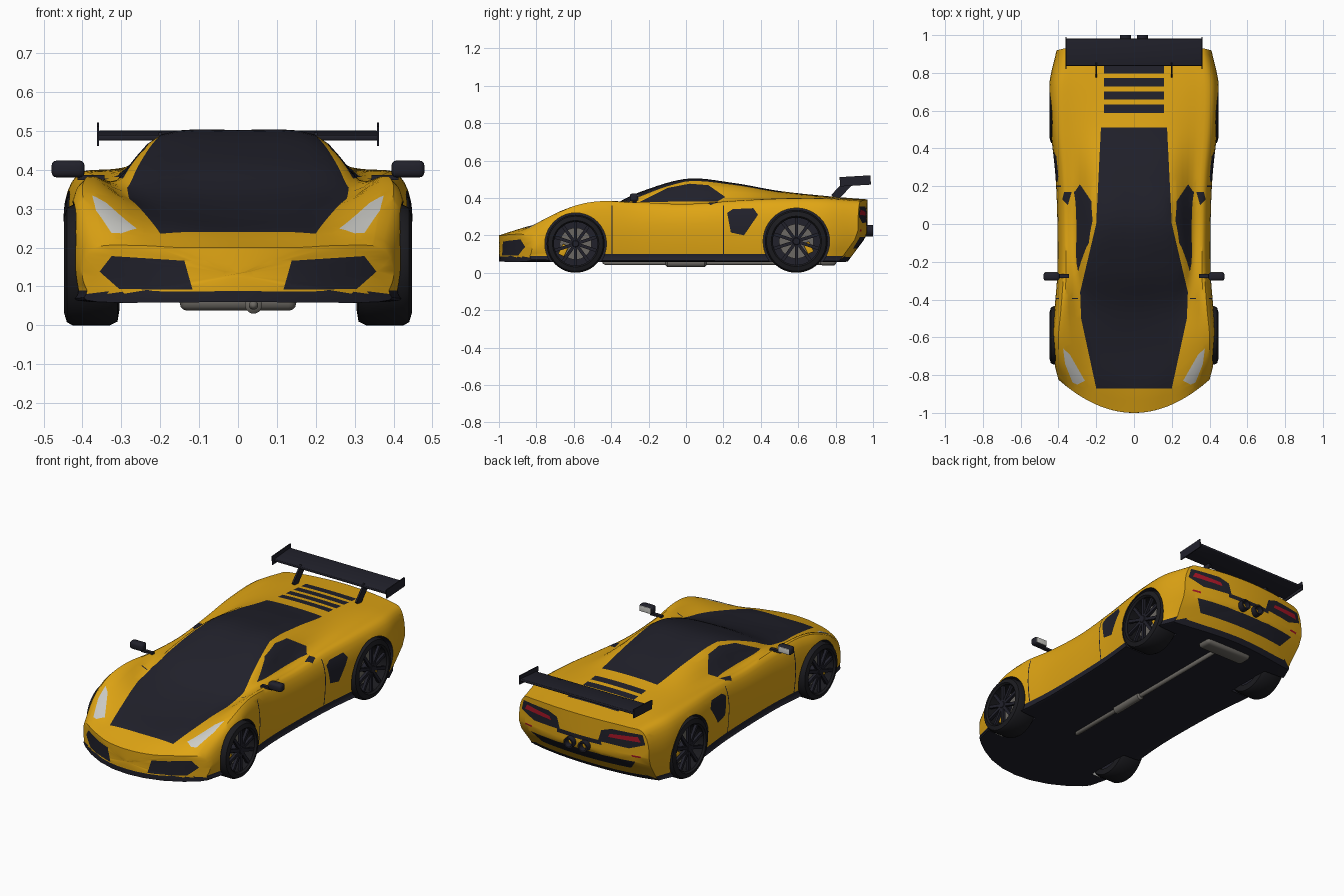
import bpy
import bmesh
import math
from mathutils import Vector, Matrix

default = bpy.data.objects.get("Cube")
if default:
    bpy.data.objects.remove(default, do_unlink=True)


def material(name, r, g, b):
    mat = bpy.data.materials.new(name)
    mat.use_nodes = True
    mat.diffuse_color = (r, g, b, 1)
    mat.node_tree.nodes["Principled BSDF"].inputs["Base Color"].default_value = (r, g, b, 1)
    return mat


yellow = material("yellow paint", 0.75, 0.38, 0.007)
dark = material("dark trim", 0.015, 0.015, 0.024)
white = material("lamp white", 0.6, 0.6, 0.57)
red = material("tail red", 0.4, 0.008, 0.02)
grey = material("metal grey", 0.15, 0.14, 0.125)
tyre_black = material("tyre black", 0.011, 0.011, 0.014)
PALETTE = [yellow, dark, white, red]
YELLOW, DARK, WHITE, RED = range(4)


def make_object(bm, name, mats, angle=35):
    bmesh.ops.recalc_face_normals(bm, faces=bm.faces)
    mesh = bpy.data.meshes.new(name)
    bm.to_mesh(mesh)
    bm.free()
    for mat in mats:
        mesh.materials.append(mat)
    obj = bpy.data.objects.new(name, mesh)
    bpy.context.collection.objects.link(obj)
    smooth(obj, angle)
    return obj


def activate(obj):
    bpy.ops.object.select_all(action='DESELECT')
    obj.select_set(True)
    bpy.context.view_layer.objects.active = obj


def smooth(obj, angle):
    activate(obj)
    bpy.ops.object.shade_smooth_by_angle(angle=math.radians(angle))


def box(name, loc, size, mat, tilt=0, bevel=0):
    bm = bmesh.new()
    bmesh.ops.create_cube(bm, size=1)
    bmesh.ops.scale(bm, vec=size, verts=bm.verts)
    if bevel:
        bmesh.ops.bevel(bm, geom=bm.edges[:], offset=bevel, segments=3, affect='EDGES', profile=0.5)
    bm.transform(Matrix.Translation(loc) @ Matrix.Rotation(tilt, 4, 'X'))
    return make_object(bm, name, [mat])


def lathe(name, profile, centre, mat, axis='X', steps=40):
    """Turn (along, radius) points about an axis through centre."""
    bm = bmesh.new()
    rings = []
    for k in range(steps):
        a = math.tau * k / steps
        rings.append([bm.verts.new((h, r * math.cos(a), r * math.sin(a))) for h, r in profile])
    for k in range(steps):
        p, q = rings[k], rings[(k + 1) % steps]
        for i in range(len(profile) - 1):
            bm.faces.new((p[i], p[i + 1], q[i + 1], q[i]))
    bmesh.ops.remove_doubles(bm, verts=bm.verts, dist=0.00001)
    turn = Matrix.Rotation(math.pi / 2, 4, 'Z') if axis == 'Y' else Matrix.Identity(4)
    bm.transform(Matrix.Translation(centre) @ turn)
    return make_object(bm, name, [mat])


# Body shape: how each section dimension runs from nose to tail
KEYS = [-1, -.85, -.65, -.45, -.25, 0, .25, .5, .75, .97]
SHAPE = {
    "width": [.40, .425, .435, .42, .405, .405, .415, .44, .448, .41],
    "side_z": [.14, .19, .24, .26, .26, .26, .27, .28, .28, .27],
    "fender_z": [.20, .285, .355, .383, .37, .36, .375, .385, .385, .37],
    "sill_x": [.25, .24, .25, .29, .31, .31, .31, .32, .32, .3],
    "sill_z": [.205, .255, .30, .335, .37, .375, .39, .40, .40, .385],
    "roof_x": [.15, .14, .15, .16, .23, .2, .19, .18, .18, .17],
    "roof_z": [.2, .25, .287, .335, .415, .488, .47, .43, .407, .39],
    "top_z": [.2, .245, .28, .335, .43, .5, .48, .437, .41, .392],
}


def along(values, t):
    """Smooth interpolation over the uneven keys."""
    n = len(KEYS)
    i = max(k for k in range(n - 1) if KEYS[k] <= t or k == 0)

    def slope(k):
        a, b = max(k - 1, 0), min(k + 1, n - 1)
        return (values[b] - values[a]) / (KEYS[b] - KEYS[a])
    h = KEYS[i + 1] - KEYS[i]
    u = (t - KEYS[i]) / h
    return ((1 + 2 * u) * (1 - u) ** 2 * values[i] + u * u * (3 - 2 * u) * values[i + 1]
            + h * u * (1 - u) * ((1 - u) * slope(i) - u * slope(i + 1)))


def section(t, cuts=4):
    d = {k: along(v, t) for k, v in SHAPE.items()}
    w, base = d["width"], .06
    pts = [(0, base), (.9 * w, base), (.97 * w, base + .03), (w, d["side_z"]), (.92 * w, d["fender_z"]),
           (d["sill_x"], d["sill_z"]), (d["roof_x"], d["roof_z"]), (0, d["top_z"])]
    pts = [Vector(p) for p in pts]
    flip = Vector((-1, 1))
    pts = [pts[1] * flip] + pts + [pts[-2] * flip]
    half = []
    for i in range(1, len(pts) - 2):
        a, b, c, e = pts[i - 1:i + 3]
        for k in range(cuts):
            u = k / cuts
            half.append(b + (c - a) * (u / 2) + (2 * a - 5 * b + 4 * c - e) * (u * u / 2)
                        + (3 * b - a - 3 * c + e) * (u ** 3 / 2))
    half.append(pts[-2])
    return half + [p * flip for p in half[-2:0:-1]]


def place(x, z, t):
    """Round the nose and tail in plan and rake the tail underneath."""
    nose = max(0, (-.4 - t) / .6) ** 1.5
    tail = max(0, (t - .7) / .27)
    return (x, t + 1.1 * x * x * nose - tail * (.3 * x * x + .75 * max(0, .2 - z)), z)


bm = bmesh.new()
STEPS = 60
rings = []
caps = [.1, .35, .6, .85]
stations = [(-1, s) for s in caps] + [(-1 + 1.97 * k / STEPS, 1) for k in range(STEPS + 1)]
stations += [(.97, s) for s in reversed(caps)]
for t, s in stations:
    t = min(t, .97)
    ring = section(t)
    mid = (ring[0].y + ring[len(ring) // 2].y) / 2
    rings.append([bm.verts.new(place(p.x * s, mid + (p.y - mid) * s, t)) for p in ring])
for p, q in zip(rings, rings[1:]):
    for i in range(len(p)):
        j = (i + 1) % len(p)
        bm.faces.new((p[i], p[j], q[j], q[i]))
bm.faces.new(rings[0])
bm.faces.new(rings[-1])
body = make_object(bm, "body_shell", PALETTE)

# Wheel arches cut from the shell
AXLES = {"front": (-.59, .155), "rear": (.59, .168)}
for axle, (y, r) in AXLES.items():
    for s in (1, -1):
        a, b = .31 * s, .6 * s
        cutter = lathe("arch_cutter", [(a, 0), (a, r + .01), (b, r + .01), (b, 0)], (0, y, r), dark)
        cutter.hide_render = True
        cutter.data.materials.clear()
        for mat in PALETTE:
            cutter.data.materials.append(mat)
        for f in cutter.data.polygons:
            f.material_index = DARK
        activate(body)
        mod = body.modifiers.new("arch", 'BOOLEAN')
        mod.operation, mod.solver, mod.object = 'DIFFERENCE', 'EXACT', cutter
        bpy.ops.object.modifier_apply(modifier=mod.name)
        bpy.data.objects.remove(cutter, do_unlink=True)

bm = bmesh.new()
bm.from_mesh(body.data)
VIEWS = {"top": (0, 1, 2, 1), "side": (1, 2, 0, 1), "front": (0, 2, 1, -1), "back": (0, 2, 1, 1)}


def paint(view, poly, index, both=True, facing=.15):
    """Cut a convex outline into the shell and colour the faces inside it."""
    a, b, n, sign = VIEWS[view]
    for s in (1, -1) if both else (1,):
        pts = [Vector((p[0] * (s if a == 0 else 1), p[1])) for p in poly]
        look = sign * (s if n == 0 else 1)
        lo = [min(p[k] for p in pts) for k in (0, 1)]
        hi = [max(p[k] for p in pts) for k in (0, 1)]
        centre = sum(pts, Vector((0, 0))) / len(pts)

        def touched():
            for f in bm.faces:
                if f.normal[n] * look > facing:
                    us = [v.co[a] for v in f.verts]
                    vs = [v.co[b] for v in f.verts]
                    if min(us) < hi[0] and max(us) > lo[0] and min(vs) < hi[1] and max(vs) > lo[1]:
                        yield f
        planes = []
        for p, q in zip(pts, pts[1:] + pts[:1]):
            normal = Vector((q.y - p.y, p.x - q.x))
            if normal.dot(centre - p) < 0:
                normal = -normal
            planes.append((p, normal))
            faces = list(touched())
            co, no = Vector((0, 0, 0)), Vector((0, 0, 0))
            co[a], co[b], no[a], no[b] = p.x, p.y, normal.x, normal.y
            geom = faces + list({e for f in faces for e in f.edges}) + list({v for f in faces for v in f.verts})
            bmesh.ops.bisect_plane(bm, geom=geom, dist=0.00001, plane_co=co, plane_no=no)
            bm.normal_update()
        for f in touched():
            c = f.calc_center_median()
            if all(no.dot(Vector((c[a], c[b])) - p) > 0 for p, no in planes):
                f.material_index = index


def bar(u, v, du, dv):
    return [(u - du, v - dv), (u + du, v - dv), (u + du, v + dv), (u - du, v + dv)]


# Roof, windscreen and bonnet panels
for y0, x0, y1, x1 in ((.51, .175, 0, .2), (0, .2, -.36, .285), (-.36, .285, -.5, .28), (-.5, .28, -.87, .2)):
    paint("top", [(-x0, y0), (x0, y0), (x1, y1), (-x1, y1)], DARK, both=False)
# Engine louvres, handles and headlamps
for k in range(4):
    paint("top", bar(0, .61 + .07 * k, .16, .022), DARK, both=False)
paint("top", [(.33, .17), (.37, .17), (.38, .13), (.35, .1)], DARK)
paint("top", [(.375, -.66), (.34, -.69), (.26, -.83), (.30, -.85), (.325, -.84), (.365, -.74)], WHITE)
# Side windows, intakes, door seams and skirts
paint("side", [(-.25, .378), (-.1, .453), (.02, .476), (.12, .468), (.21, .405), (.17, .382)], DARK)
paint("side", [(.22, .32), (.25, .34), (.36, .345), (.385, .31), (.31, .2), (.24, .215)], DARK)
for y in (-.395, .2):
    paint("side", bar(y, .23, .003, .13), DARK)
paint("side", bar(0, .07, .46, .03), DARK)
# Nose grilles
paint("front", [(.356, .138), (.325, .178), (.138, .166), (.117, .092), (.305, .093)], DARK)
# Tail lamps, strip, reflectors and diffuser
paint("back", [(.12, .27), (.14, .335), (.2, .355), (.375, .355), (.39, .3), (.3, .265)], DARK)
paint("back", [(.18, .305), (.19, .325), (.35, .338), (.365, .31)], RED)
paint("back", bar(0, .262, .14, .012), DARK, both=False)
paint("back", bar(.34, .225, .025, .005), RED)
paint("back", [(-.33, .19), (.33, .19), (.28, .13), (-.28, .13)], DARK, both=False)
# Underside and lower lip
for f in bm.faces:
    if f.calc_center_median().z < .085 and f.material_index == YELLOW:
        f.material_index = DARK
bm.to_mesh(body.data)
bm.free()
smooth(body, 35)

# Wheels
for axle, (y, r) in AXLES.items():
    for s in (1, -1):
        side = "left" if s > 0 else "right"
        name = axle + "_" + side
        hub = (0, y, r)
        lathe(name + "_tyre", [(s * x, r * k) for x, k in (
            (.305, .75), (.31, .94), (.33, 1), (.425, 1), (.44, .95), (.447, .8), (.437, .75), (.305, .75))],
            hub, tyre_black, steps=48)
        lathe(name + "_wheel_back", [(s * .35, 0), (s * .35, r * .76)], hub, dark)
        lathe(name + "_brake_disc", [(s * x, r * k) for x, k in ((.37, 0), (.37, .55), (.385, .55), (.385, 0))],
              hub, grey)
        lathe(name + "_hub", [(s * x, r * k) for x, k in ((.37, .16), (.43, .16), (.438, .1), (.438, 0))], hub, dark)
        out = 1 if y > 0 else -1
        box(name + "_caliper", (s * .39, y + out * .065, r - .035), (.03, .035, .06), yellow, out * .45, .005)
        bm = bmesh.new()
        for k in range(10):
            spoke = Matrix.Translation(hub) @ Matrix.Rotation(math.tau * k / 10, 4, 'X')
            spoke = spoke @ Matrix.Translation((s * .427, 0, r * .44))
            bmesh.ops.create_cube(bm, size=1, matrix=spoke @ Matrix.Diagonal((.016, .017, r * .66, 1)))
        make_object(bm, name + "_spokes", [dark])

# Rear wing and door mirrors
box("wing_blade", (0, .91, .488), (.72, .145, .014), dark, .08, .004)
for s in (1, -1):
    side = "left" if s > 0 else "right"
    box(side + "_wing_endplate", (s * .36, .905, .491), (.006, .165, .05), dark, .06)
    box(side + "_wing_strut", (s * .2, .83, .44), (.01, .045, .11), dark, -.75)
    box(side + "_mirror", (s * .437, -.278, .402), (.085, .044, .044), dark, 0, .014)
    box(side + "_mirror_glass", (s * .437, -.256, .402), (.07, .005, .032), white, 0, .002)
    arm = box(side + "_mirror_arm", (s * .378, -.275, .38), (.07, .02, .012), dark)
    arm.data.transform(Matrix.Shear('XY', 4, (0, 0)))
    # Twin exhaust tips
    lathe(side + "_exhaust_tip", [(.92, .03), (1, .03), (1, .022), (.95, .02), (.95, 0)],
          (-s * .045, 0, .225), dark, 'Y', 24)

# Exhaust line under the floor
PIPES = {"exhaust_pipe": (-.45, .75, .012), "resonator": (-.12, .12, .022)}
for name, (y0, y1, r) in PIPES.items():
    lathe(name, [(y0, 0), (y0 + .02, r), (y1 - .02, r), (y1, 0)], (.04, 0, .052), grey, 'Y', 20)
box("muffler", (0, .76, .06), (.3, .09, .045), grey, 0, .02)
